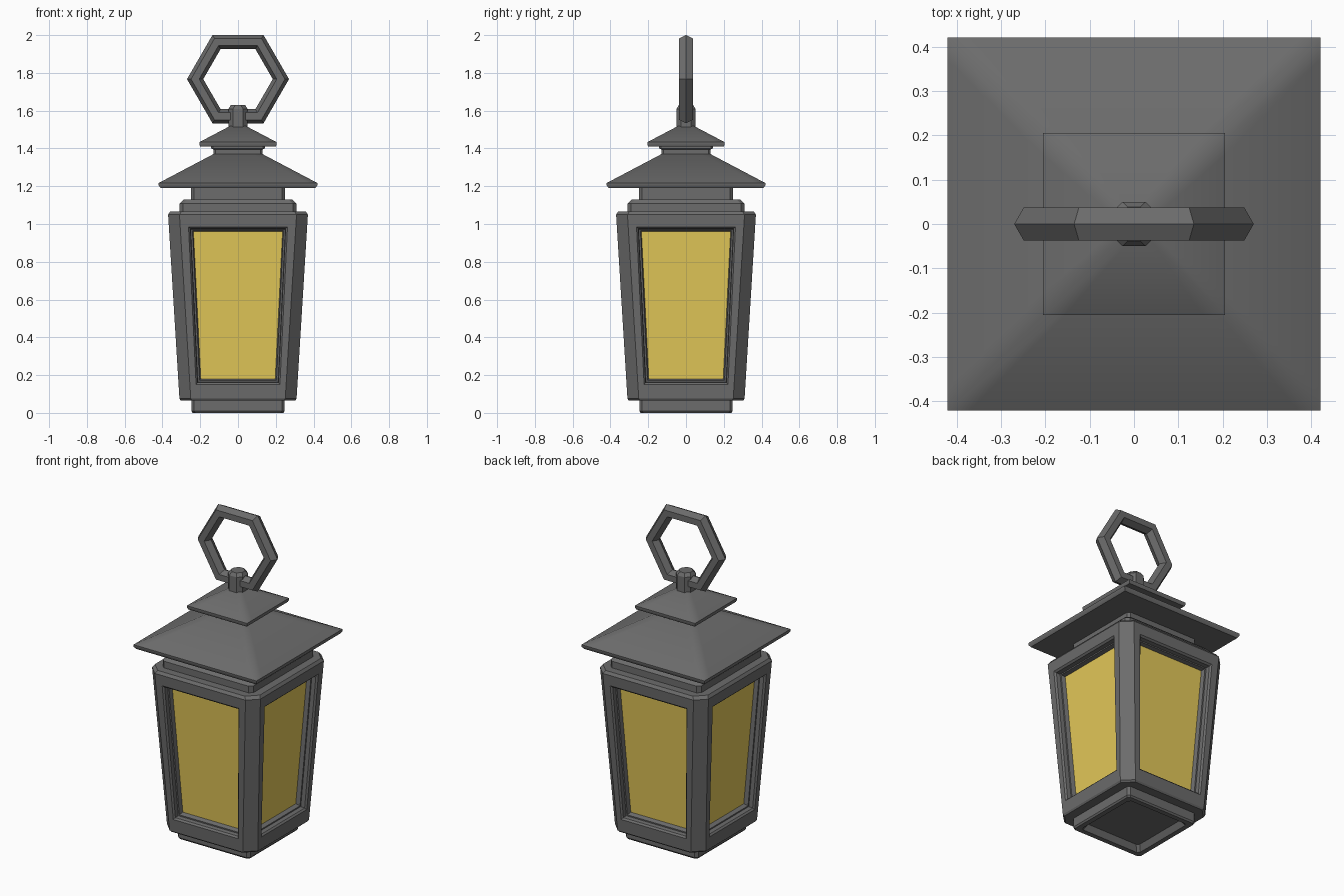
import bpy, bmesh, math
from mathutils import Vector

if "Cube" in bpy.data.objects:
    bpy.data.objects.remove(bpy.data.objects["Cube"])

UP = Vector((0, 0, 1))


def material(name, color):
    mat = bpy.data.materials.new(name)
    mat.diffuse_color = (*color, 1)
    mat.use_nodes = True
    mat.node_tree.nodes["Principled BSDF"].inputs["Base Color"].default_value = mat.diffuse_color
    return mat


IRON = material("dark_iron", (0.15, 0.15, 0.15))
AMBER = material("amber_glass", (0.77, 0.58, 0.1))


def finish(name, bm, mat=IRON, smooth=None, recalc=True):
    if recalc:
        bmesh.ops.recalc_face_normals(bm, faces=bm.faces)
    mesh = bpy.data.meshes.new(name)
    bm.to_mesh(mesh)
    bm.free()
    mesh.materials.append(mat)
    obj = bpy.data.objects.new(name, mesh)
    bpy.context.collection.objects.link(obj)
    if smooth:
        bpy.ops.object.select_all(action='DESELECT')
        obj.select_set(True)
        bpy.context.view_layer.objects.active = obj
        bpy.ops.object.shade_smooth_by_angle(angle=math.radians(smooth))
    return obj


def loft(profile, cut, keep_corner=False):
    """Stack square rings (half width, z). Corners are cut off, or kept
    with supporting points beside them so smooth shading stays near ridges."""
    bm = bmesh.new()
    rings = []
    for h, z in profile:
        c = max(h - cut, h * 0.3)
        pts = []
        for sx, sy in ((1, -1), (1, 1), (-1, 1), (-1, -1)):
            pair = [(sx * c, sy * h), (sx * h, sy * c)]
            if sx * sy > 0:
                pair.reverse()
            if keep_corner:
                pair.insert(1, (sx * h, sy * h))
            pts += pair
        rings.append([bm.verts.new((x, y, z)) for x, y in pts])
    n = len(rings[0])
    for a, b in zip(rings, rings[1:]):
        for i in range(n):
            j = (i + 1) % n
            bm.faces.new((a[i], a[j], b[j], b[i]))
    bm.faces.new(rings[0][::-1])
    bm.faces.new(rings[-1])
    bmesh.ops.recalc_face_normals(bm, faces=bm.faces)
    return bm


# foot with recessed underside
finish("foot", loft([(0.19, 0.035), (0.21, 0), (0.24, 0), (0.247, 0.01),
                     (0.247, 0.07)], 0.015))

# tapered body with cut corners
Z0, Z1, H0, H1 = 0.075, 1.05, 0.31, 0.37
body = loft([(0.303, 0.065), (H0, Z0), (H1, Z1), (0.358, 1.067)], 0.06)

# stepped window openings: top half width, top z, bottom half width, bottom z, depth
STEPS = [(0.262, 0.985, 0.222, 0.15, 0.0), (0.252, 0.975, 0.214, 0.16, 0.01),
         (0.25, 0.972, 0.212, 0.163, 0.035), (0.241, 0.965, 0.204, 0.171, 0.035),
         (0.236, 0.96, 0.197, 0.18, 0.06)]
panels = [f for f in body.faces
          if 0.3 < f.calc_center_median().z < 0.9
          and max(abs(f.normal.x), abs(f.normal.y)) > 0.9]
glass = bmesh.new()
for face in panels:
    out = Vector((round(face.normal.x), round(face.normal.y), 0))
    side = UP.cross(out)
    corners = list(face.verts)
    signs = [(1 if v.co.dot(side) > 0 else -1, v.co.z > 0.5) for v in corners]
    body.faces.remove(face)
    prev = corners
    for tw, tz, bw, bz, depth in STEPS:
        pts = []
        for s, top in signs:
            w, z = (tw, tz) if top else (bw, bz)
            h = H0 + (H1 - H0) * (z - Z0) / (Z1 - Z0) - depth
            pts.append(side * s * w + out * h + UP * z)
        ring = [body.verts.new(p) for p in pts]
        for i in range(4):
            j = (i + 1) % 4
            body.faces.new((prev[i], prev[j], ring[j], ring[i]))
        prev = ring
    glass.faces.new([glass.verts.new(p) for p in pts])
finish("body_frame", body)

# amber window panes
finish("window_panes", glass, AMBER, recalc=False)

# collars between body and roof
finish("lower_collar", loft([(0.31, 1.06), (0.31, 1.108), (0.288, 1.13)], 0.02))
finish("upper_collar", loft([(0.248, 1.125), (0.248, 1.2)], 0.015))

# two-tier roof
finish("main_roof", loft([(0.41, 1.19), (0.42, 1.205), (0.42, 1.217),
                          (0.13, 1.37)], 0.05, True), smooth=42)
finish("roof_neck", loft([(0.13, 1.35), (0.13, 1.395), (0.142, 1.4),
                          (0.142, 1.415)], 0.01))
finish("upper_roof", loft([(0.2, 1.41), (0.205, 1.42), (0.205, 1.433),
                           (0.04, 1.52)], 0.05, True), smooth=42)

# post that carries the ring
finish("ring_post", loft([(0.05, 1.50), (0.05, 1.61), (0.038, 1.63)], 0.024))

# six-sided hanging ring
bpy.ops.mesh.primitive_torus_add(major_segments=6, minor_segments=6,
                                 major_radius=0.227, minor_radius=0.043,
                                 location=(0, 0, 1.767),
                                 rotation=(math.pi / 2, 0, 0))
ring = bpy.context.object
ring.name = "hanging_ring"
ring.data.shade_flat()
ring.data.materials.append(IRON)
